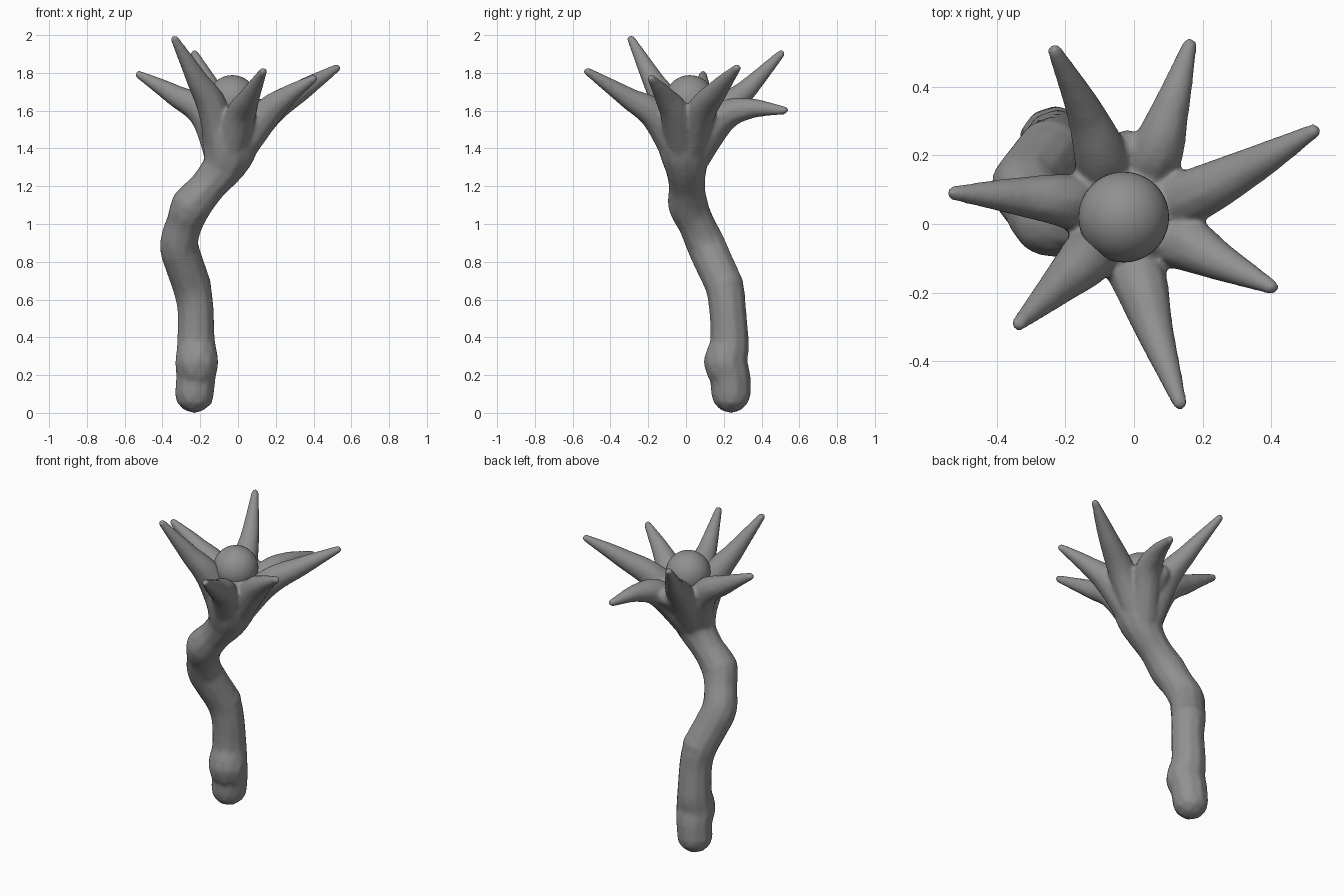
import bpy, bmesh
from mathutils import Matrix, Vector

grey = bpy.data.materials.new("dark_grey")
grey.diffuse_color = (0.28, 0.28, 0.28, 1)


def spline(pts, steps):
    """Catmull-Rom samples through (x, y, z, radius) points."""
    p = [Vector(q) for q in pts]
    p = [2 * p[0] - p[1]] + p + [2 * p[-1] - p[-2]]
    out = []
    for i in range(1, len(p) - 2):
        a, b, c, d = p[i - 1:i + 3]
        for s in range(steps):
            t = s / steps
            out.append(0.5 * (2 * b + (c - a) * t + (2 * a - 5 * b + 4 * c - d) * t * t
                              + (3 * b - a - 3 * c + d) * t ** 3))
    return out + [p[-2]]


def sweep(bm, pts, steps):
    for x, y, z, r in spline(pts, steps):
        bmesh.ops.create_icosphere(bm, subdivisions=2, radius=r + 0.006,
                                   matrix=Matrix.Translation((x, y, z)))


def make_object(name, bm):
    me = bpy.data.meshes.new(name)
    bm.to_mesh(me)
    bm.free()
    for f in me.polygons:
        f.use_smooth = True
    me.materials.append(grey)
    ob = bpy.data.objects.new(name, me)
    bpy.context.collection.objects.link(ob)
    return ob


bm = bmesh.new()

# lumpy bent stalk flaring into the flower cup
sweep(bm, [
    (-0.23, 0.238, 0.105, 0.101), (-0.222, 0.232, 0.20, 0.104),
    (-0.218, 0.21, 0.27, 0.112), (-0.222, 0.23, 0.37, 0.099),
    (-0.225, 0.22, 0.55, 0.094), (-0.245, 0.202, 0.67, 0.098),
    (-0.285, 0.15, 0.79, 0.099), (-0.312, 0.105, 0.89, 0.10),
    (-0.285, 0.055, 1.0, 0.094), (-0.245, 0.012, 1.10, 0.102),
    (-0.16, 0.005, 1.20, 0.092), (-0.08, 0.0, 1.30, 0.107),
    (-0.045, -0.005, 1.40, 0.138), (-0.035, 0.0, 1.49, 0.16),
    (-0.025, 0.015, 1.53, 0.155)], 7)

# rounded shoulders on the bends
for x, y, z, r in [(-0.242, 0.205, 0.675, 0.10), (-0.247, 0.012, 1.10, 0.106)]:
    bmesh.ops.create_icosphere(bm, subdivisions=3, radius=r,
                               matrix=Matrix.Translation((x, y, z)))

# seven pointed arms: (rim point), (middle point), (tip)
arms = [
    ((0.14, 0.07, 1.57), (0.34, 0.168, 1.71), (0.522, 0.27, 1.825)),
    ((0.05, 0.18, 1.55), (0.105, 0.33, 1.61), (0.162, 0.52, 1.602)),
    ((-0.09, 0.17, 1.57), (-0.14, 0.32, 1.71), (-0.23, 0.502, 1.90)),
    ((-0.17, 0.06, 1.57), (-0.34, 0.08, 1.685), (-0.522, 0.09, 1.79)),
    ((-0.13, -0.09, 1.60), (-0.22, -0.18, 1.77), (-0.335, -0.29, 1.978)),
    ((0.01, -0.15, 1.56), (0.06, -0.31, 1.67), (0.133, -0.52, 1.807)),
    ((0.13, -0.05, 1.56), (0.25, -0.11, 1.67), (0.40, -0.183, 1.77)),
]
for rim, mid, tip in arms:
    sweep(bm, [(-0.07, 0.0, 1.28, 0.08), (*rim, 0.078),
               (*mid, 0.051), (*tip, 0.017)], 16)

# web between the two rear arms
sweep(bm, [(-0.03, 0.08, 1.45, 0.07), (-0.02, 0.22, 1.57, 0.05)], 8)

body = make_object("stalk_and_arms", bm)
remesh = body.modifiers.new("fuse", 'REMESH')
remesh.mode = 'VOXEL'
remesh.voxel_size = 0.01
remesh.use_smooth_shade = True
smooth = body.modifiers.new("soften", 'SMOOTH')
smooth.factor = 0.5
smooth.iterations = 8

# round centre ball
bm = bmesh.new()
bmesh.ops.create_uvsphere(bm, u_segments=40, v_segments=24, radius=0.132,
                          matrix=Matrix.Translation((-0.03, 0.02, 1.656)))
make_object("centre_ball", bm)
